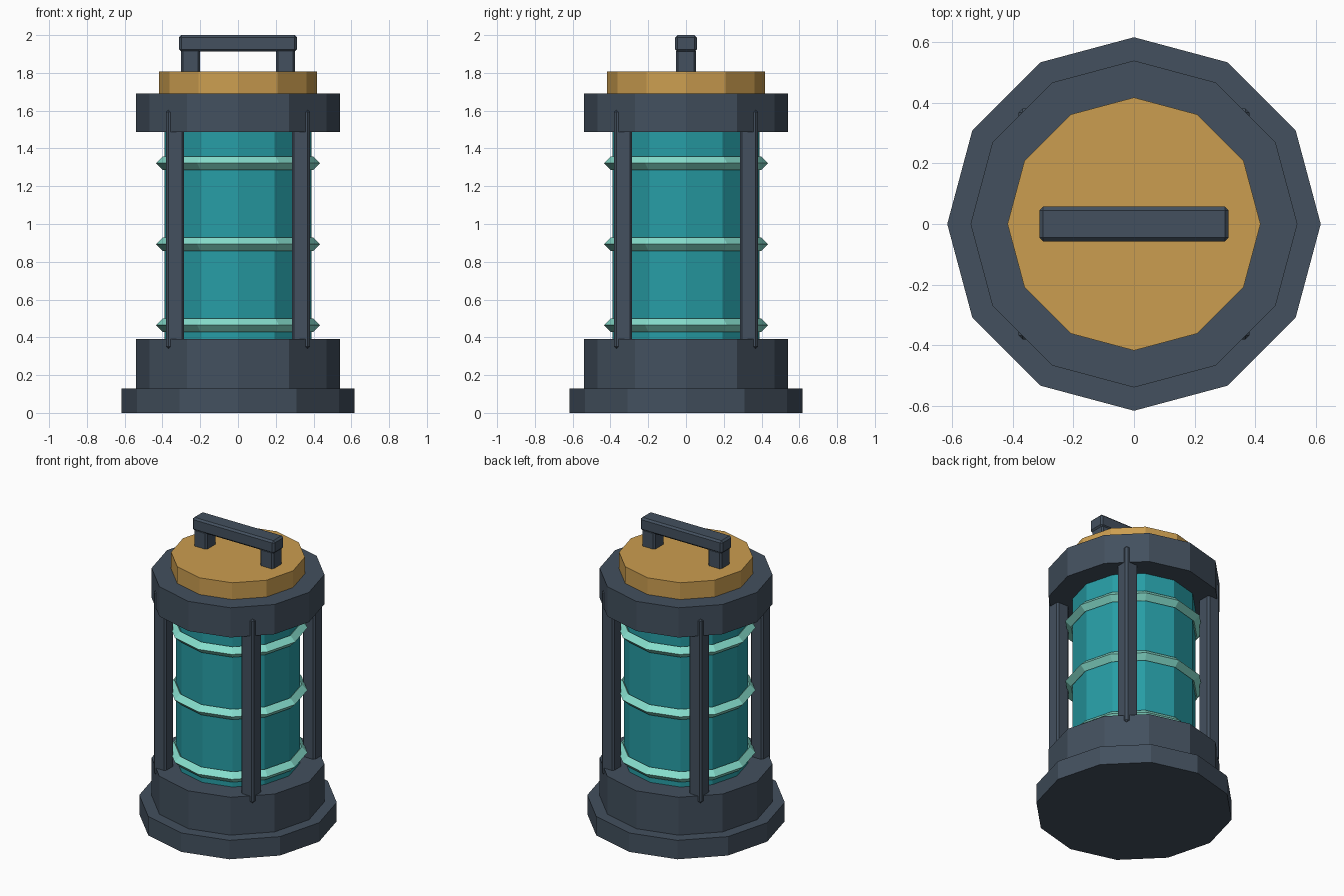
import bpy
import bmesh
from math import cos, sin, pi

cube = bpy.data.objects.get("Cube")
if cube:
    bpy.data.objects.remove(cube, do_unlink=True)


def material(name, rgb):
    mat = bpy.data.materials.new(name)
    mat.use_nodes = True
    mat.diffuse_color = (*rgb, 1)
    mat.node_tree.nodes["Principled BSDF"].inputs["Base Color"].default_value = (*rgb, 1)
    return mat


SLATE = material("slate metal", (0.056, 0.08, 0.112))
BRASS = material("brass", (0.6, 0.34, 0.08))
TEAL = material("teal glass", (0.02, 0.335, 0.375))
MINT = material("mint trim", (0.24, 0.73, 0.61))
SIDES = 12


def add_object(name, bm, mat):
    bmesh.ops.recalc_face_normals(bm, faces=bm.faces)
    mesh = bpy.data.meshes.new(name)
    bm.to_mesh(mesh)
    bm.free()
    mesh.materials.append(mat)
    obj = bpy.data.objects.new(name, mesh)
    bpy.context.scene.collection.objects.link(obj)
    return obj


def drum(name, radius, bottom, top, mat):
    """Twelve-sided prism with a corner on each axis."""
    bm = bmesh.new()
    ring = [bm.verts.new((radius * cos(2 * pi * i / SIDES),
                          radius * sin(2 * pi * i / SIDES), bottom))
            for i in range(SIDES)]
    base = bm.faces.new(ring)
    side = bmesh.ops.extrude_face_region(bm, geom=[base], use_keep_orig=True)
    moved = [v for v in side["geom"] if isinstance(v, bmesh.types.BMVert)]
    bmesh.ops.translate(bm, verts=moved, vec=(0, 0, top - bottom))
    return add_object(name, bm, mat)


def hoop(name, major, minor, z, mat):
    """Faceted ring with a diamond cross-section."""
    bm = bmesh.new()
    loops = []
    for i in range(SIDES):
        a = 2 * pi * i / SIDES
        loops.append([bm.verts.new(((major + minor * cos(b)) * cos(a),
                                    (major + minor * cos(b)) * sin(a),
                                    z + minor * sin(b)))
                      for b in (0, pi / 2, pi, 3 * pi / 2)])
    for i in range(SIDES):
        here, there = loops[i], loops[(i + 1) % SIDES]
        for j in range(4):
            k = (j + 1) % 4
            bm.faces.new((here[j], there[j], there[k], here[k]))
    return add_object(name, bm, mat)


def block(name, center, size, bevel, mat):
    """Box with chamfered edges."""
    bm = bmesh.new()
    bmesh.ops.create_cube(bm, size=1)
    bmesh.ops.scale(bm, vec=size, verts=bm.verts)
    bmesh.ops.translate(bm, vec=center, verts=bm.verts)
    bmesh.ops.bevel(bm, geom=bm.edges[:], offset=bevel, segments=1,
                    profile=0.5, affect='EDGES')
    return add_object(name, bm, mat)


# Stacked body
drum("foot", 0.617, 0, 0.13, SLATE)
drum("lower_housing", 0.54, 0.13, 0.39, SLATE)
drum("glass", 0.388, 0.38, 1.5, TEAL)
drum("upper_collar", 0.54, 1.488, 1.692, SLATE)
drum("lid", 0.418, 1.692, 1.807, BRASS)

# Trim hoops around the glass
for i in range(3):
    hoop(f"glass_hoop_{i + 1}", 0.398, 0.036, 0.464 + 0.429 * i, MINT)

# Guard posts on the diagonals
for y, depth in ((-1, "front"), (1, "back")):
    for x, side in ((1, "left"), (-1, "right")):
        block(f"{depth}_{side}_post", (0.333 * x, 0.333 * y, 0.972),
              (0.096, 0.096, 1.264), 0.012, SLATE)

# Carrying handle
block("handle_bar", (0, 0, 1.956), (0.624, 0.114, 0.088), 0.012, SLATE)
for x, side in ((1, "left"), (-1, "right")):
    block(f"handle_{side}_leg", (0.252 * x, 0, 1.855),
          (0.1, 0.106, 0.14), 0.01, SLATE)
